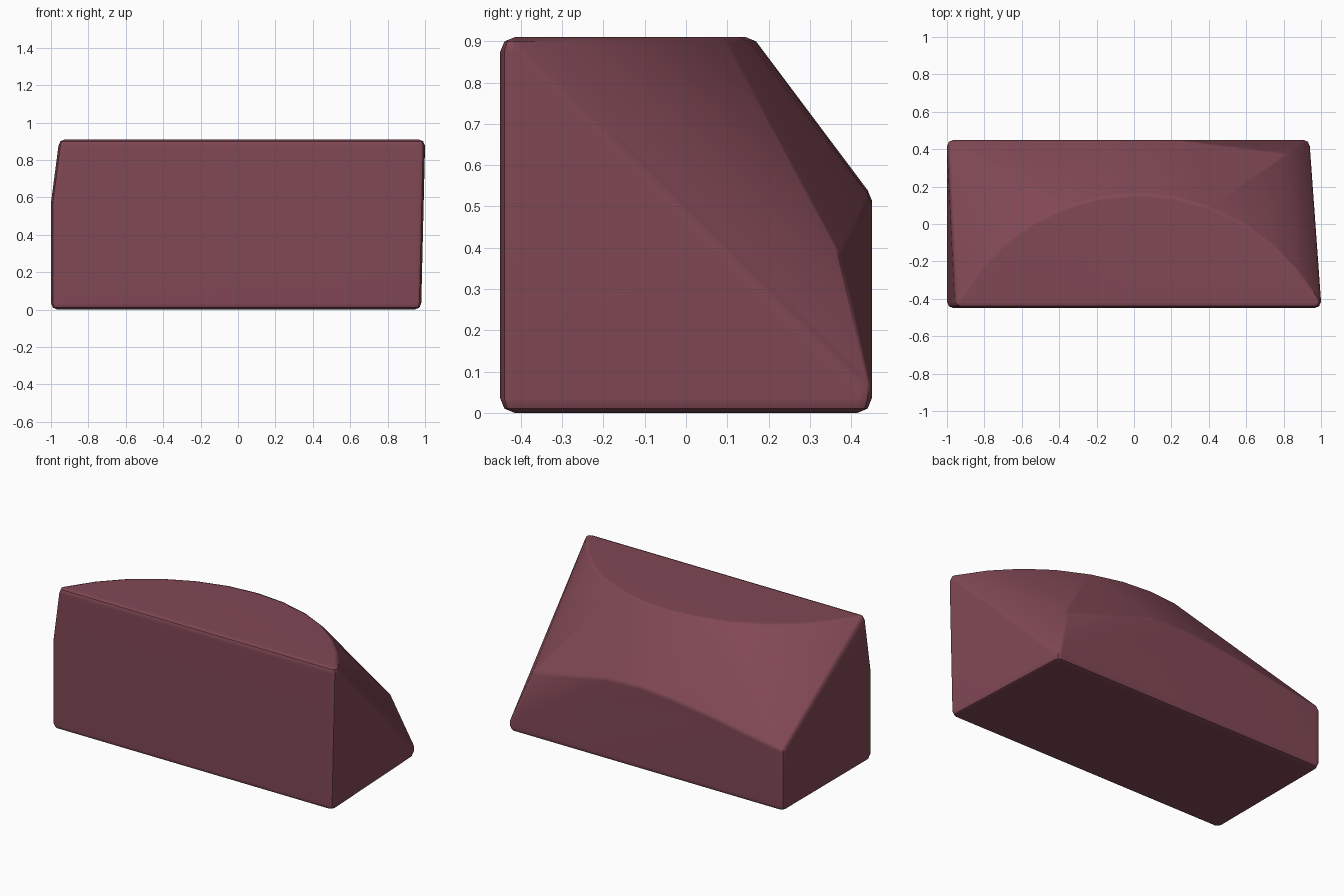
import bpy, bmesh, math
from mathutils import Vector

if "Cube" in bpy.data.objects:
    bpy.data.objects.remove(bpy.data.objects["Cube"])

R = 0.035  # edge rounding radius

# Centres of the rounded corners: base
pts = [(-0.965, -0.415, R), (0.945, -0.415, R), (0.905, 0.415, R), (-0.965, 0.415, R)]
# Left side top corners, right rear lower corner and the knocked-off right rear shoulder
pts += [(-0.965, -0.415, 0.57), (-0.965, 0.415, 0.38),
        (0.905, 0.415, 0.07), (0.80, 0.345, 0.37)]
# Bowed upper edge of the back face
pts += [(-0.5, 0.415, 0.46), (-0.2, 0.415, 0.50), (0.0, 0.415, 0.515), (0.25, 0.415, 0.505)]

# Top face: a circular arc closed by the straight front edge
half, rise, cx, y0, top = 0.945, 0.56, 0.02, -0.415, 0.875
rad = (half * half + rise * rise) / (2 * rise)
sweep = math.asin(half / rad)
STEPS = 12
for i in range(STEPS + 1):
    a = -sweep + 2 * sweep * i / STEPS
    pts.append((cx + rad * math.sin(a), y0 + rise - rad + rad * math.cos(a), top))

# Rounded convex block: hull of a small ball at every corner
bm = bmesh.new()
for p in pts:
    c = Vector(p)
    for lat in range(-2, 3):
        t = lat * math.pi / 4
        for k in range(1 if abs(lat) == 2 else 8):
            u = k * math.pi / 4
            bm.verts.new(c + R * Vector((math.cos(t) * math.cos(u),
                                         math.cos(t) * math.sin(u), math.sin(t))))
bmesh.ops.convex_hull(bm, input=bm.verts[:])
bmesh.ops.delete(bm, geom=[v for v in bm.verts if not v.link_faces], context='VERTS')
bmesh.ops.remove_doubles(bm, verts=bm.verts[:], dist=0.002)
bmesh.ops.dissolve_limit(bm, angle_limit=math.radians(0.5),
                         verts=bm.verts[:], edges=bm.edges[:])
bmesh.ops.recalc_face_normals(bm, faces=bm.faces[:])
mesh = bpy.data.meshes.new("stone_block")
bm.to_mesh(mesh)
bm.free()

block = bpy.data.objects.new("stone_block", mesh)
bpy.context.collection.objects.link(block)
mat = bpy.data.materials.new("dark_red_stone")
mat.diffuse_color = (0.22, 0.065, 0.09, 1)
mat.use_nodes = True
mat.node_tree.nodes["Principled BSDF"].inputs["Base Color"].default_value = mat.diffuse_color
mesh.materials.append(mat)

# Soft edges, flat large faces
bpy.context.view_layer.objects.active = block
block.select_set(True)
bpy.ops.object.shade_smooth_by_angle(angle=math.radians(35))
wn = block.modifiers.new("weighted_normals", 'WEIGHTED_NORMAL')
wn.keep_sharp = True
